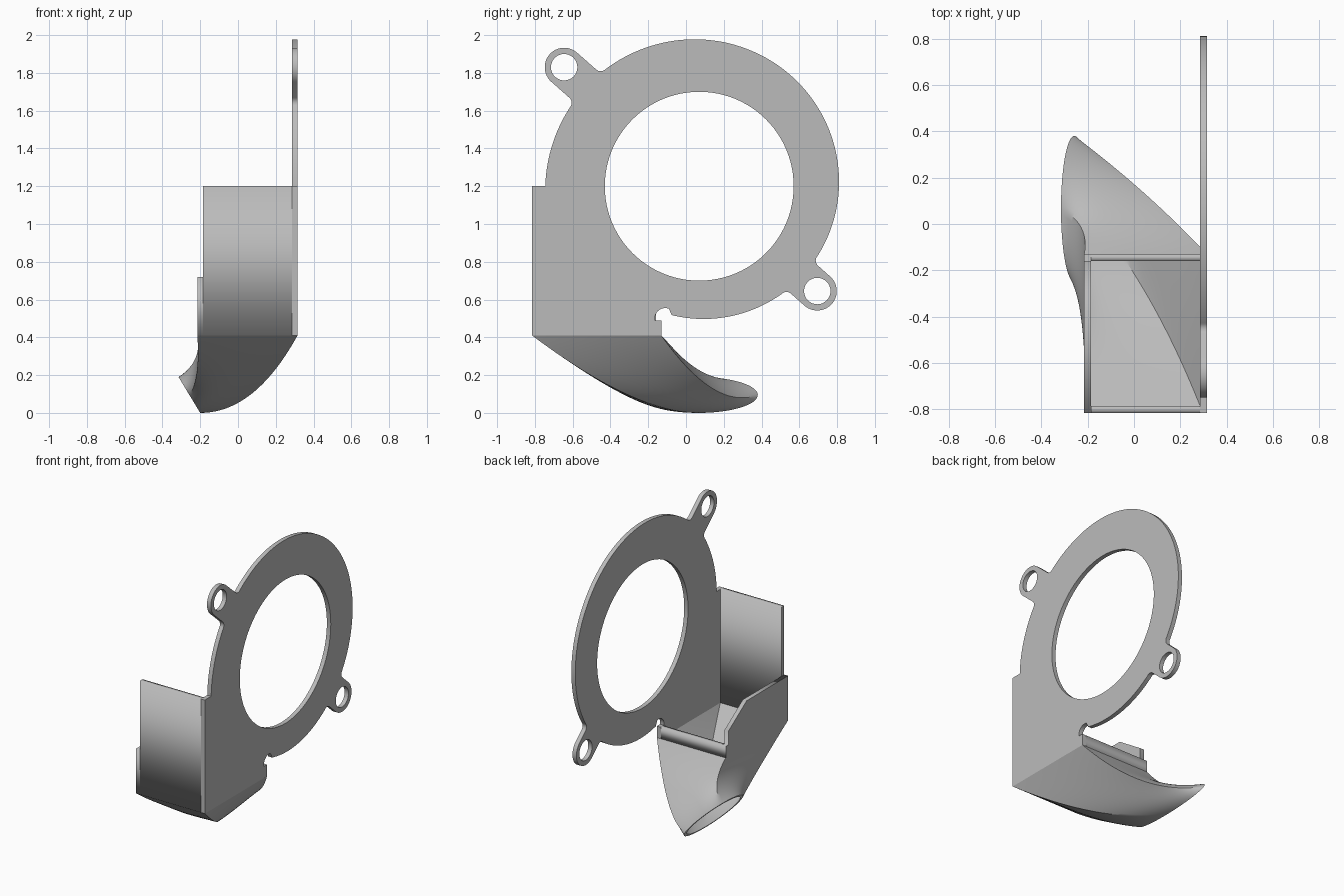
import bpy, bmesh
from math import sin, cos, pi, radians, atan2, hypot
from mathutils import Vector

if "Cube" in bpy.data.objects:
    bpy.data.objects.remove(bpy.data.objects["Cube"], do_unlink=True)

grey = bpy.data.materials.new("plain grey")
grey.use_nodes = True
grey.diffuse_color = (0.5, 0.5, 0.5, 1)
grey.node_tree.nodes["Principled BSDF"].inputs["Base Color"].default_value = (0.5, 0.5, 0.5, 1)

# Outer box of the duct, and its wall thickness
X0, X1, Y0, Y1 = -0.215, 0.315, -0.815, -0.13
WALL, BASE = 0.03, 0.41


def finish(name, bm, smooth=False):
    bmesh.ops.recalc_face_normals(bm, faces=bm.faces)
    mesh = bpy.data.meshes.new(name)
    bm.to_mesh(mesh)
    bm.free()
    mesh.materials.append(grey)
    obj = bpy.data.objects.new(name, mesh)
    bpy.context.collection.objects.link(obj)
    if smooth:
        bpy.ops.object.select_all(action='DESELECT')
        obj.select_set(True)
        bpy.context.view_layer.objects.active = obj
        bpy.ops.object.shade_smooth_by_angle(angle=radians(30))
    return obj


def slab(name, loops, xa, xb, smooth=False):
    """Extrude (y, z) loops from xa to xb; loops after the first are holes."""
    curve = bpy.data.curves.new(name, 'CURVE')
    curve.dimensions, curve.fill_mode = '2D', 'BOTH'
    curve.extrude = (xb - xa) / 2
    for loop in loops:
        spline = curve.splines.new('POLY')
        spline.points.add(len(loop) - 1)
        for p, (y, z) in zip(spline.points, loop):
            p.co = (y, z, 0, 1)
        spline.use_cyclic_u = True
    helper = bpy.data.objects.new(name + "_outline", curve)
    mesh = bpy.data.meshes.new_from_object(helper)
    bm = bmesh.new()
    bm.from_mesh(mesh)
    bpy.data.objects.remove(helper)
    bpy.data.curves.remove(curve)
    bpy.data.meshes.remove(mesh)
    for v in bm.verts:
        y, z, x = v.co
        v.co = (x + (xa + xb) / 2, y, z)
    bmesh.ops.remove_doubles(bm, verts=bm.verts, dist=1e-5)
    return finish(name, bm, smooth)


def arc(cy, cz, r, a0, a1, n):
    return [(cy + r * cos(a0 + (a1 - a0) * i / n), cz + r * sin(a0 + (a1 - a0) * i / n))
            for i in range(n + 1)]


# Mounting plate: spiral outline, two screw ears, round intake
CY, CZ = 0.07, 1.2
EAR, HOLE, FILLET = 0.103, 0.07, 0.035


def radius(a):
    return 0.74 + 0.0375 * a / (pi / 2)


def spiral(a0, a1, n):
    return [(CY + radius(a) * cos(a), CZ + radius(a) * sin(a))
            for a in (a0 + (a1 - a0) * i / n for i in range(n + 1))]


def ear(ey, ez):
    """Ear outline with filleted neck, and the spiral angles where it joins."""
    dist, a = hypot(ey - CY, ez - CZ), atan2(ez - CZ, ey - CY)
    side = EAR + FILLET

    def foot(s):
        b = a + s * side / radius(a)
        return radius(b) * cos(b - a) + FILLET, b
    (r0, b0), (r1, b1) = foot(-1), foot(1)
    local = arc(r0, -side, FILLET, pi, pi / 2, 6)
    local += arc(dist, 0, EAR, -pi / 2, pi / 2, 24)
    local += arc(r1, side, FILLET, -pi / 2, -pi, 6)
    pts = [(CY + u * cos(a) - v * sin(a), CZ + u * sin(a) + v * cos(a)) for u, v in local]
    return pts, b0, b1


ears = [(0.695, 0.645), (-0.645, 1.83)]
low, l0, l1 = ear(*ears[0])
high, h0, h1 = ear(*ears[1])
outline = spiral(radians(-102), l0, 24)[:-1] + low
outline += spiral(l1, h0, 72)[1:-1] + high
outline += spiral(h1, pi, 16)[1:]
outline += [(Y0, CZ), (Y0, BASE), (Y1, BASE), (Y1, 0.49), (-0.165, 0.49)]
outline += arc(-0.11, 0.5, 0.055, pi, radians(70), 10)
holes = [arc(CY, CZ, 0.5, 0, 2 * pi, 96)[:-1]]
holes += [arc(y, z, HOLE, 0, 2 * pi, 32)[:-1] for y, z in ears]
slab("mounting_plate", [outline] + holes, X1 - WALL, X1, True)

# Duct walls
slab("side_wall", [[(Y0, BASE), (Y1, BASE), (Y1, 0.49), (-0.16, 0.49), (-0.16, 0.585),
                    (-0.36, 0.72), (Y0, 0.72)]], X0, X0 + WALL)
slab("front_wall", [[(Y0, BASE), (Y0 + WALL, BASE), (Y0 + WALL, 1.2), (Y0, 1.2)]],
     X0 + WALL, X1 - WALL)
slab("back_wall", [[(Y1 - WALL, BASE), (Y1, BASE), (Y1, 0.49), (Y1 - WALL, 0.49)]],
     X0 + WALL, X1 - WALL)

# Nozzle: rectangle blended into a tilted oval, its corners meeting the oval's extremes
CENTRE = Vector((-0.2575, 0.065, 0.095))
LONG, SHORT = Vector((0, 0.315, 0)), Vector((-0.0575, 0, 0.095))
BENDS = [Vector(p) for p in ((0.09, -0.27, 0), (0.05, 0.15, 0.01),
                             (-0.19, 0, 0.27), (-0.2, -0.48, 0.17))]
MIDDLE = sum(BENDS, Vector()) / 4
SIDE, STEPS = 20, 28


def nozzle_ring(t, inset, shrink):
    xa, xb, ya, yb = X0 + inset, X1 - inset, Y0 + inset, Y1 - inset
    corners = [Vector((x, y, BASE)) for x, y in ((xb, ya), (xb, yb), (xa, yb), (xa, ya))]
    ring = []
    for k in range(4):
        for i in range(SIDE):
            s = i / SIDE
            a = (k + s) * pi / 2
            start = corners[k].lerp(corners[(k + 1) % 4], s)
            bend = BENDS[k].lerp(BENDS[(k + 1) % 4], s).lerp(MIDDLE, shrink)
            end = CENTRE + (LONG * sin(a) - SHORT * cos(a)) * (1 - shrink)
            ring.append(start * (1 - t) ** 2 + bend * 2 * t * (1 - t) + end * t * t)
    return ring


bm = bmesh.new()
rings = [nozzle_ring(i / STEPS, 0, 0) for i in range(STEPS + 1)]
rings += [nozzle_ring(1 - i / STEPS, WALL, 0.1) for i in range(STEPS + 1)]
rows = [[bm.verts.new(p) for p in ring] for ring in rings]
for r, row in enumerate(rows):
    nxt = rows[(r + 1) % len(rows)]
    for i in range(len(row)):
        j = (i + 1) % len(row)
        bm.faces.new((row[i], row[j], nxt[j], nxt[i]))
finish("nozzle", bm, True)
